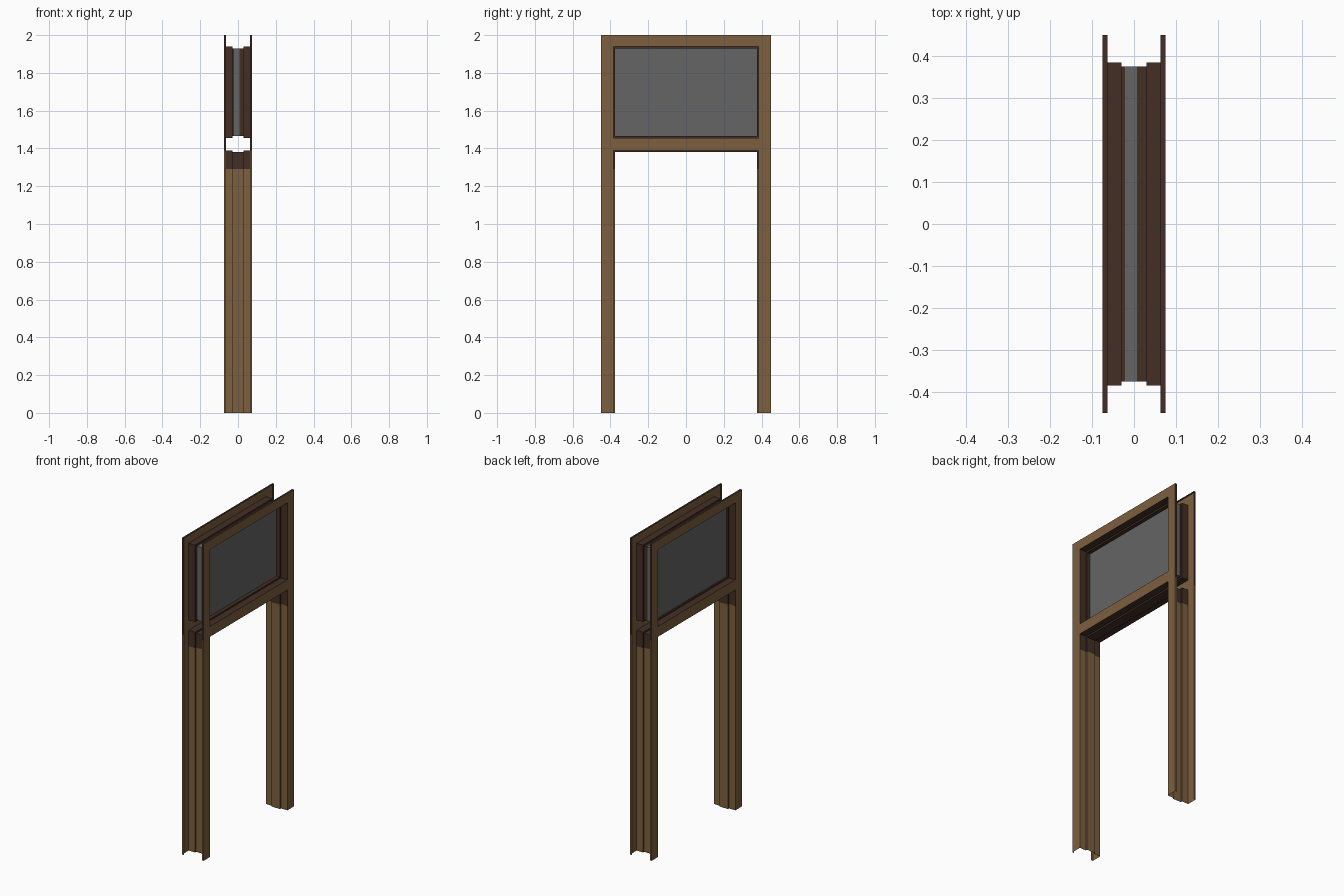
import bpy

if "Cube" in bpy.data.objects:
    bpy.data.objects.remove(bpy.data.objects["Cube"])


def material(name, rgb):
    m = bpy.data.materials.new(name)
    m.diffuse_color = (*rgb, 1)
    m.use_nodes = True
    m.node_tree.nodes["Principled BSDF"].inputs["Base Color"].default_value = m.diffuse_color
    return m


BROWN = material("light_brown_metal", (0.20, 0.115, 0.05))
DARK = material("dark_brown_metal", (0.055, 0.028, 0.018))
GREY = material("grey_glass", (0.13, 0.13, 0.13))

X, RET = 0.075, 0.063           # frame face and folded return edge
STOP = 0.03                     # half width of the raised stop
W, H = 0.45, 2.0                # outer half width and height
IN = 0.385                      # half width of the openings
DOOR, SILL, TOP = 1.39, 1.455, 1.94
STEP = 0.01                     # stop height


def add(name, verts, faces, mats, idx=None):
    me = bpy.data.meshes.new(name)
    me.from_pydata(verts, [], faces)
    for m in mats:
        me.materials.append(m)
    if idx:
        me.polygons.foreach_set("material_index", idx)
    me.update()
    ob = bpy.data.objects.new(name, me)
    bpy.context.collection.objects.link(ob)
    return ob


def sweep(name, path, profile, closed, dark):
    """Fold sheet metal along a path; profile is (x, inset), path(inset) gives (y, z) points."""
    n = len(path(0))
    verts = [(x, *p) for x, d in profile for p in path(d)]
    faces, idx = [], []
    for i in range(len(profile) - 1):
        for j in range(n if closed else n - 1):
            k = (j + 1) % n
            faces.append((i * n + j, i * n + k, (i + 1) * n + k, (i + 1) * n + j))
            idx.append(int(j in dark))
    return add(name, verts, faces, [BROWN, DARK], idx)


def door_path(d):
    y, z = IN - d, DOOR - d
    return [(-y, 0), (-y, 1.29), (-y, z), (y, z), (y, 1.29), (y, 0)]


def window_path(d):
    y = IN - d
    return [(-y, SILL + d), (-y, TOP - d), (y, TOP - d), (y, SILL + d)]


def outer_path(d):
    return [(-W, 0), (-W, DOOR), (-W, H), (W, H), (W, DOOR), (W, 0)]


# Door jambs and head: rabbet, raised stop, rabbet
sweep("door_jamb", door_path,
      [(-X, 0), (-STOP, 0), (-STOP, STEP), (STOP, STEP), (STOP, 0), (X, 0)],
      False, {1, 2, 3})

# Window lining on each side of the glass slot
sweep("window_lining_back", window_path,
      [(-X, 0), (-STOP, 0), (-STOP, STEP), (-0.021, STEP)], True, range(4))
sweep("window_lining_front", window_path,
      [(0.007, STEP), (STOP, STEP), (STOP, 0), (X, 0)], True, range(4))

# Flat casing faces and their folded outer returns
ys = [-W, -IN, IN, W]
zs = [0, DOOR, SILL, TOP, H]
for side, name in ((1, "front"), (-1, "back")):
    verts = [(side * X, y, z) for z in zs for y in ys]
    faces = []
    for r in range(4):
        for c in range(3):
            if c == 1 and r in (0, 2):      # door and window openings
                continue
            a = r * 4 + c
            q = (a, a + 1, a + 5, a + 4)
            faces.append(q if side > 0 else q[::-1])
    add("casing_" + name, verts, faces, [BROWN])
    sweep("casing_return_" + name, outer_path,
          [(side * X, 0), (side * RET, 0)], False, {1, 2, 3})

# Glass pane
bpy.ops.mesh.primitive_cube_add(size=1, location=(-0.007, 0, (SILL + TOP) / 2))
pane = bpy.context.object
pane.name = "glass_pane"
pane.scale = (0.028, 2 * (IN - STEP), TOP - SILL - 2 * STEP)
bpy.ops.object.transform_apply(location=False, rotation=False, scale=True)
pane.data.materials.append(GREY)
